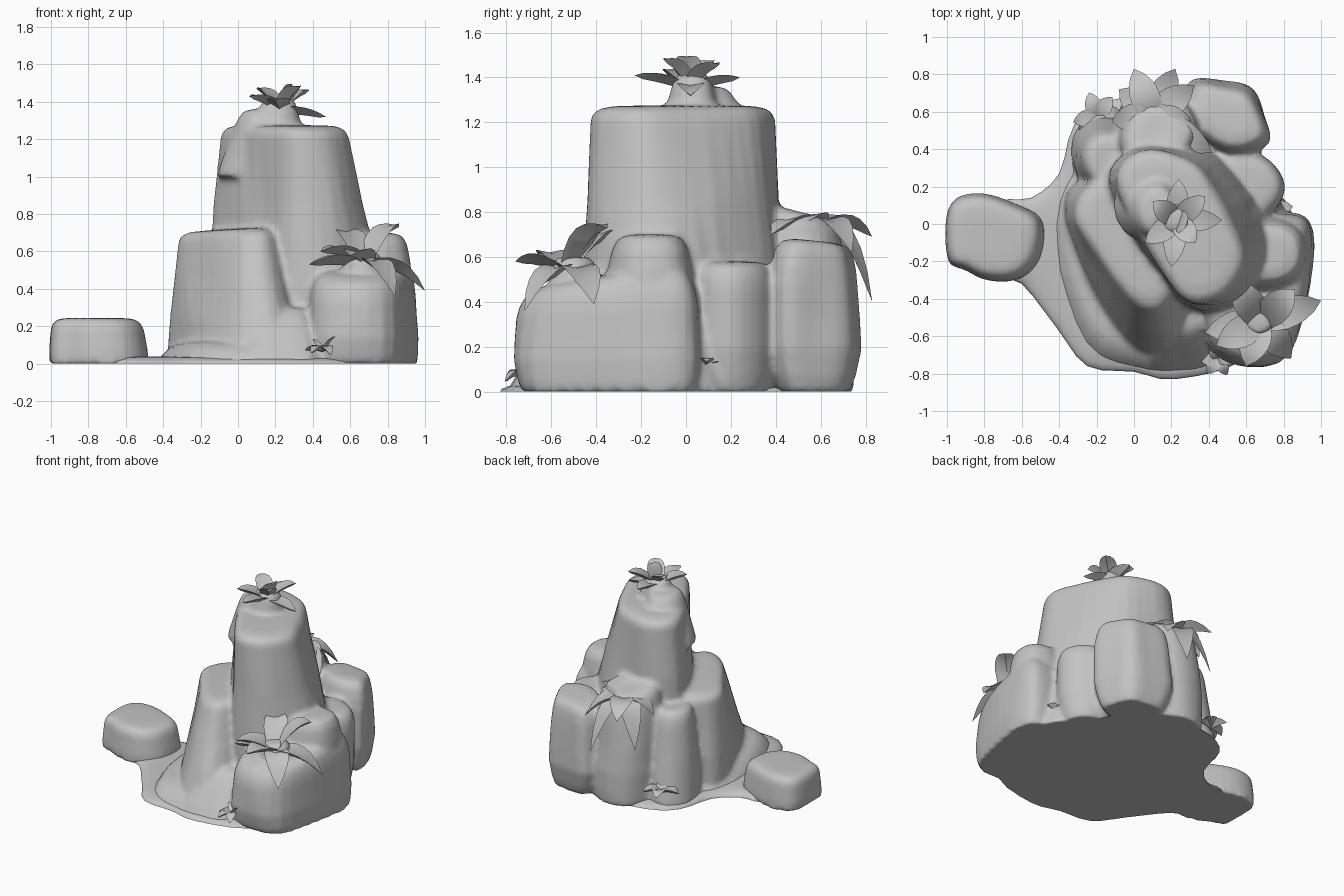
import bpy, math, random
from mathutils import Vector, noise

random.seed(4)
if "Cube" in bpy.data.objects:
    bpy.data.objects.remove(bpy.data.objects["Cube"])

# One stone grey for everything
stone = bpy.data.materials.new("stone_grey")
stone.use_nodes = True
grey = (0.55, 0.55, 0.55, 1)
stone.diffuse_color = grey
bsdf = next(n for n in stone.node_tree.nodes if n.type == "BSDF_PRINCIPLED")
bsdf.inputs["Base Color"].default_value = grey
bsdf.inputs["Roughness"].default_value = 0.9
rocks = []


def build(name, verts, faces, angle):
    mesh = bpy.data.meshes.new(name)
    mesh.from_pydata(verts, [], faces)
    mesh.materials.append(stone)
    obj = bpy.data.objects.new(name, mesh)
    bpy.context.collection.objects.link(obj)
    bpy.ops.object.select_all(action="DESELECT")
    obj.select_set(True)
    bpy.context.view_layer.objects.active = obj
    bpy.ops.object.mode_set(mode="EDIT")
    bpy.ops.mesh.select_all(action="SELECT")
    bpy.ops.mesh.normals_make_consistent(inside=False)
    bpy.ops.object.mode_set(mode="OBJECT")
    bpy.ops.object.shade_smooth_by_angle(angle=math.radians(angle))
    return obj


def smooth_loop(points, steps=3):
    """Closed Catmull-Rom curve through the footprint points."""
    pts = [Vector(p) for p in points]
    n, loop = len(pts), []
    for i in range(n):
        a, b, c, d = (pts[(i + k - 1) % n] for k in range(4))
        for s in range(steps):
            t = s / steps
            loop.append(0.5 * (2 * b + (c - a) * t + (2 * a - 5 * b + 4 * c - d) * t * t
                               + (3 * b - a - 3 * c + d) * t ** 3))
    return loop


def rock(name, points, z0, z1, top=0.85, shift=(0, 0), crest=None, tilt=(0, 0), rim=0.08,
         rough=0.02, foot=0.97):
    """Boulder lofted from a footprint to a crest outline, with a rounded rim."""
    loop = smooth_loop(points)
    n = len(loop)
    mid = sum(loop, Vector((0, 0))) / n
    tilt = Vector(tilt)
    if crest:
        upper = smooth_loop(crest)
    else:
        upper = [mid + (p - mid) * top + Vector(shift) for p in loop]
    peak = sum(upper, Vector((0, 0))) / n
    h = z1 - z0
    r = min(rim / h, 0.7)
    rings = [(0, foot), (0.15 * (1 - r), (1 + foot) / 2)] + [(f * (1 - r), 1) for f in (0.4, 0.7, 1)]
    rings += [(1 - 0.6 * r, 0.975), (1 - 0.25 * r, 0.91), (1 - 0.06 * r, 0.78), (1, 0.5)]
    verts, faces = [], []
    for f, inset in rings:
        core = mid.lerp(peak, f)
        for p, u in zip(loop, upper):
            q = core + (p.lerp(u, f) - core) * inset
            z = z0 + h * f + tilt.dot(q - mid) * f * f
            wob = noise.noise(Vector((q.x * 4, q.y * 4, z * 2.5))) * rough
            q = q + (p - mid).normalized() * wob
            verts.append((q.x, q.y, z))
    for k in range(len(rings) - 1):
        for i in range(n):
            j = (i + 1) % n
            faces.append((k * n + i, k * n + j, (k + 1) * n + j, (k + 1) * n + i))
    verts.append((*peak, z1))
    last = (len(rings) - 1) * n
    faces += [(last + i, last + (i + 1) % n, len(verts) - 1) for i in range(n)]
    faces.append(tuple(reversed(range(n))))
    rocks.append(build(name, verts, faces, 45))


def round_rock(name, x, y, rx, ry, z0, z1, sides=9, **kw):
    pts = []
    for i in range(sides):
        a = i * math.tau / sides
        k = random.uniform(0.95, 1.05)
        pts.append((x + rx * k * math.cos(a), y + ry * k * math.sin(a)))
    rock(name, pts, z0, z1, **kw)


def plant(name, centre, tips, width=0.07, lift=0.1):
    """Rosette of pointed, arching leaves with a folded section."""
    centre = Vector(centre)
    verts, faces = [], []
    rows = 6
    for tip in tips:
        tip = Vector(tip)
        out = tip - centre
        side = Vector((-out.y, out.x, 0)).normalized()
        bend = centre + out * 0.55
        bend.z = max(centre.z, tip.z) + lift
        start = len(verts)
        for k in range(rows):
            t = k / rows
            p = centre * (1 - t) ** 2 + bend * 2 * t * (1 - t) + tip * t * t
            w = width * math.sin(math.pi * (0.2 + 0.8 * t)) ** 0.8
            verts += [p + side * w + Vector((0, 0, w * 0.25)), p + Vector((0, 0, 0.005)),
                      p - side * w + Vector((0, 0, w * 0.25)), p - Vector((0, 0, 0.3 * w + 0.01))]
        verts.append(tip)
        end = len(verts) - 1
        for k in range(rows):
            for i in range(4):
                a, b = start + k * 4 + i, start + k * 4 + (i + 1) % 4
                faces.append((a, b, end) if k == rows - 1 else (a, b, b + 4, a + 4))
        faces.append(tuple(start + i for i in range(4)))
    build(name, verts, faces, 50)


def sprig(name, centre, size):
    """Small ground plant with a ring of short leaves."""
    c = Vector(centre)
    tips = []
    for i in range(6):
        a = i * math.tau / 6 + random.uniform(-0.3, 0.3)
        tips.append(c + size * Vector((math.cos(a), math.sin(a), random.uniform(-0.4, 0.6))))
    plant(name, c, tips, size * 0.35, size * 0.3)


# Ground slab, kept apart from the fused stones
rock("ground_slab", [(-0.72, 0.1), (-0.55, 0.14), (-0.4, 0.27), (-0.32, 0.53), (-0.13, 0.66),
                     (0.2, 0.68), (0.48, 0.54), (0.66, 0.2), (0.78, -0.4), (0.6, -0.72), (0.22, -0.83),
                     (0, -0.79), (-0.25, -0.76), (-0.41, -0.56), (-0.6, -0.32), (-0.75, -0.25)],
     0, 0.04, top=0.96, rim=0.03, rough=0, foot=1)
rocks.clear()

# Low outlying stone and the skirt in front
rock("low_stone", [(-1.01, 0.04), (-0.95, 0.15), (-0.8, 0.17), (-0.62, 0.11), (-0.48, 0.02),
                   (-0.49, -0.18), (-0.6, -0.3), (-0.78, -0.31), (-0.91, -0.25), (-1, -0.2)],
     0, 0.245, top=0.88, shift=(-0.01, 0), rim=0.06, rough=0.005)
rock("ledge_apron", [(-0.42, 0.15), (-0.42, -0.25), (-0.27, -0.66), (0, -0.78), (0.25, -0.8),
                     (0.4, -0.7), (0.4, 0), (-0.2, 0.4)], 0, 0.12, top=0.75, rim=0.06, foot=1)
rock("front_gully", [(0.02, -0.74), (0.24, -0.8), (0.45, -0.72), (0.5, -0.3), (0.1, -0.3)],
     0, 0.3, top=0.55, shift=(0, 0.12), rim=0.1)

# Main tower flaring to one side, and the sloping ledge beside it
rock("tower", [(-0.19, 0.2), (-0.08, 0.4), (0.15, 0.46), (0.45, 0.44), (0.7, 0.28), (0.88, 0.02),
               (0.8, -0.25), (0.55, -0.46), (0.28, -0.46), (0.1, -0.28), (-0.07, -0.05)],
     0, 1.275, crest=[(-0.1, 0.24), (-0.02, 0.36), (0.14, 0.39), (0.32, 0.32), (0.43, 0.16),
                      (0.55, -0.08), (0.57, -0.23), (0.48, -0.39), (0.3, -0.41), (0.15, -0.24),
                      (0, 0)], rim=0.06)
round_rock("tower_crown", 0.07, 0.13, 0.19, 0.22, 1, 1.36, top=0.65, shift=(0.06, -0.06), rim=0.22)
rock("left_ledge", [(-0.38, 0.08), (-0.33, 0.23), (0, 0.35), (0.3, 0.1), (0.36, -0.4),
                    (0.26, -0.72), (0.02, -0.72), (-0.16, -0.5), (-0.32, -0.15)],
     0, 0.72, crest=[(-0.32, 0.05), (-0.25, 0.2), (0, 0.28), (0.15, 0.1), (0.21, -0.25),
                     (0.15, -0.42), (0.03, -0.42), (-0.1, -0.3), (-0.25, -0.1)],
     tilt=(0.06, 0), rim=0.05)

# Boulders around the foot, from the front left side round to the rear
rock("front_boulder", [(0.37, -0.5), (0.43, -0.7), (0.62, -0.78), (0.84, -0.7), (0.93, -0.42),
                       (0.97, -0.15), (0.95, 0.02), (0.84, 0.07), (0.55, 0.05), (0.4, -0.2)],
     0, 0.52, top=0.92, tilt=(0, 0.15), rim=0.16, foot=0.92)
round_rock("side_boulder", 0.7, -0.15, 0.27, 0.21, 0.2, 0.7, top=0.85, rim=0.25)
round_rock("middle_boulder", 0.57, 0.2, 0.24, 0.21, 0, 0.58, top=0.92, rim=0.12, foot=0.8)
rock("rear_corner_boulder", [(0.25, 0.55), (0.3, 0.77), (0.5, 0.76), (0.64, 0.72), (0.71, 0.58),
                             (0.73, 0.42), (0.5, 0.35)], 0, 0.67, top=0.9, tilt=(0, -0.1),
     rim=0.2, foot=0.75)
round_rock("rear_boulder", 0.13, 0.52, 0.25, 0.25, 0, 0.8, top=0.84, shift=(0, -0.03),
           tilt=(0, -0.25), rim=0.2, foot=0.92)
round_rock("rear_column", -0.17, 0.38, 0.18, 0.21, 0, 0.67, top=0.75, shift=(0.04, -0.05), rim=0.12)

# Hearts under the two big rosettes
round_rock("crown_plant_heart", 0.22, 0.03, 0.14, 0.13, 1.2, 1.42, top=0.7, rim=0.1)
round_rock("front_plant_heart", 0.67, -0.5, 0.14, 0.13, 0.35, 0.6, top=0.7, rim=0.1)

# Fuse the stones into one weathered mass
bpy.ops.object.select_all(action="DESELECT")
for obj in rocks:
    obj.select_set(True)
formation = rocks[0]
bpy.context.view_layer.objects.active = formation
bpy.ops.object.join()
formation.name = "rock_formation"
fuse = formation.modifiers.new("fuse", "REMESH")
fuse.mode = "VOXEL"
fuse.voxel_size = 0.018
fuse.use_smooth_shade = True
wear = formation.modifiers.new("wear", "SMOOTH")
wear.factor = 0.5
wear.iterations = 4

# Leafy rosettes
plant("crown_plant", (0.23, 0.02, 1.36),
      [(0.24, 0.24, 1.4), (0.38, 0.15, 1.46), (0.47, 0.02, 1.32), (0.33, -0.1, 1.48),
       (0.2, -0.23, 1.41), (0.06, -0.1, 1.43), (0.1, 0.12, 1.47), (0.29, 0.0, 1.49)], 0.06, 0.01)
plant("front_plant", (0.68, -0.52, 0.54),
      [(0.38, -0.58, 0.53), (0.53, -0.3, 0.7), (0.86, -0.35, 0.73), (1.0, -0.41, 0.39),
       (0.84, -0.72, 0.36), (0.6, -0.76, 0.58), (0.44, -0.65, 0.6)], 0.085, 0.05)
plant("rear_plant", (0.1, 0.58, 0.74),
      [(0.0, 0.83, 0.69), (0.22, 0.83, 0.4), (-0.12, 0.55, 0.66), (-0.08, 0.72, 0.45),
       (0.32, 0.74, 0.62), (0.32, 0.52, 0.74), (0.42, 0.38, 0.7)], 0.08, 0.08)
sprig("front_sprig", (0.45, -0.72, 0.08), 0.1)
sprig("side_sprig", (0.74, 0.08, 0.08), 0.11)
sprig("rear_sprig", (-0.2, 0.58, 0.13), 0.13)
